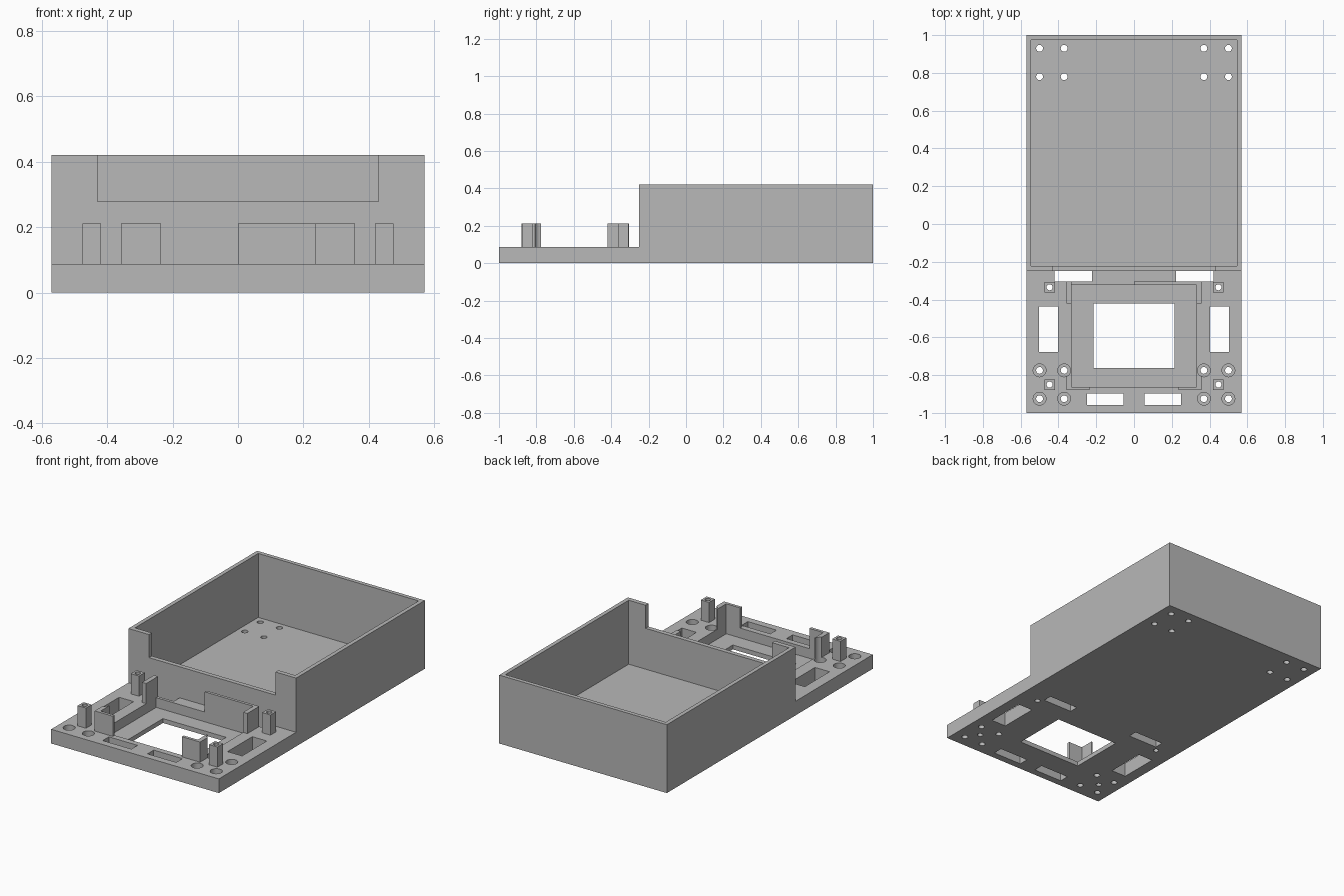
import bpy, bmesh, math
from mathutils import Matrix, Vector

if "Cube" in bpy.data.objects:
    bpy.data.objects.remove(bpy.data.objects["Cube"], do_unlink=True)

GREY = (0.48, 0.48, 0.48, 1)
mat = bpy.data.materials.new("plain_grey")
mat.use_nodes = True
mat.diffuse_color = GREY
mat.node_tree.nodes["Principled BSDF"].inputs["Base Color"].default_value = GREY

FLOOR, DECK, POST, RIM = 0.027, 0.087, 0.211, 0.42
HALF, WALL_Y = 0.57, -0.25


def finish(name, bm):
    bmesh.ops.recalc_face_normals(bm, faces=bm.faces)
    mesh = bpy.data.meshes.new(name)
    bm.to_mesh(mesh)
    bm.free()
    mesh.materials.append(mat)
    ob = bpy.data.objects.new(name, mesh)
    bpy.context.collection.objects.link(ob)
    return ob


def prism(name, points, axis, start, end):
    """Extrude a closed profile along an axis ('x' takes y,z points; 'z' takes x,y)."""
    bm = bmesh.new()
    if axis == "x":
        verts = [bm.verts.new((start, a, b)) for a, b in points]
        step = Vector((end - start, 0, 0))
    else:
        verts = [bm.verts.new((a, b, start)) for a, b in points]
        step = Vector((0, 0, end - start))
    face = bm.faces.new(verts)
    new = bmesh.ops.extrude_face_region(bm, geom=[face])["geom"]
    bmesh.ops.translate(bm, vec=step, verts=[v for v in new if isinstance(v, bmesh.types.BMVert)])
    return finish(name, bm)


def box(name, x, y, z):
    return prism(name, [(x[0], y[0]), (x[1], y[0]), (x[1], y[1]), (x[0], y[1])], "z", *z)


def drills(centres, radius, low, high):
    """One cutter holding a cylinder at every centre."""
    bm = bmesh.new()
    for x, y in centres:
        bmesh.ops.create_cone(bm, cap_ends=True, segments=24, radius1=radius, radius2=radius,
                              depth=high - low,
                              matrix=Matrix.Translation((x, y, (low + high) / 2)))
    return finish("cutter", bm)


def cut(target, cutter):
    mod = target.modifiers.new("cut", "BOOLEAN")
    mod.operation, mod.solver, mod.object = "DIFFERENCE", "EXACT", cutter
    bpy.context.view_layer.objects.active = target
    bpy.ops.object.modifier_apply(modifier=mod.name)
    bpy.data.objects.remove(cutter, do_unlink=True)


# Stepped body: low deck in front, tall tray behind
body = prism("tray_body", [(-1, 0), (1, 0), (1, RIM), (WALL_Y, RIM), (WALL_Y, DECK), (-1, DECK)],
             "x", -HALF, HALF)

# Tray cavity, lowered front wall, deck recess and window
cut(body, box("cutter", (-0.545, 0.545), (-0.222, 0.975), (FLOOR, 1)))
cut(body, box("cutter", (-0.43, 0.43), (-0.4, -0.1), (0.278, 1)))
cut(body, box("cutter", (-0.33, 0.33), (-0.862, -0.323), (FLOOR, 0.2)))
cut(body, box("cutter", (-0.215, 0.215), (-0.762, -0.422), (-1, 1)))

# Paired slots through the deck
for x, y in [((0.403, 0.502), (-0.677, -0.437)),
             ((0.055, 0.25), (-0.957, -0.897)),
             ((0.222, 0.42), (-0.305, WALL_Y))]:
    for s in (-1, 1):
        cut(body, box("cutter", sorted((s * x[0], s * x[1])), y, (-0.1, 0.2)))

# Screw holes, countersunk on the deck
columns = [s * x for s in (-1, 1) for x in (0.37, 0.5)]
deck_holes = [(x, y) for x in columns for y in (-0.925, -0.775)]
tray_holes = [(x, y) for x in columns for y in (0.78, 0.93)]
post_spots = [(s * 0.447, y) for s in (-1, 1) for y in (-0.85, -0.335)]
cut(body, drills(deck_holes, 0.034, FLOOR, 0.25))
cut(body, drills(deck_holes + tray_holes, 0.018, -0.1, 0.2))
cut(body, drills(post_spots, 0.016, -0.1, 0.3))
parts = [body]

# Hollow square posts
for x, y in post_spots:
    side = ("left" if x > 0 else "right") + ("_front" if y < -0.5 else "_back")
    post = box("post_" + side, (x - 0.028, x + 0.028), (y - 0.028, y + 0.028), (DECK, POST))
    cut(post, drills([(x, y)], 0.016, 0, 0.3))
    parts.append(post)

# Corner brackets around the recess
OUT, IN = 0.358, 0.33
for s, side in ((1, "left"), (-1, "right")):
    front = [(s * OUT, -0.88), (s * OUT, -0.775), (s * IN, -0.775), (s * IN, -0.862),
             (s * 0.235, -0.862), (s * 0.235, -0.88)]
    bracket = prism("front_bracket_" + side, front, "z", DECK, POST)
    cut(bracket, drills([(s * 0.37, -0.775)], 0.034, FLOOR, 0.25))
    parts.append(bracket)

parts.append(prism("back_bracket_left",
                   [(0, -0.305), (OUT, -0.305), (OUT, -0.42), (IN, -0.42), (IN, -0.323), (0, -0.323)],
                   "z", DECK, POST))
parts.append(box("back_bracket_right", (-OUT, -IN), (-0.42, -0.305), (DECK, POST)))

# Smooth only the round holes
bpy.ops.object.select_all(action="DESELECT")
for ob in parts:
    ob.select_set(True)
bpy.context.view_layer.objects.active = body
bpy.ops.object.shade_smooth_by_angle(angle=math.radians(30))
